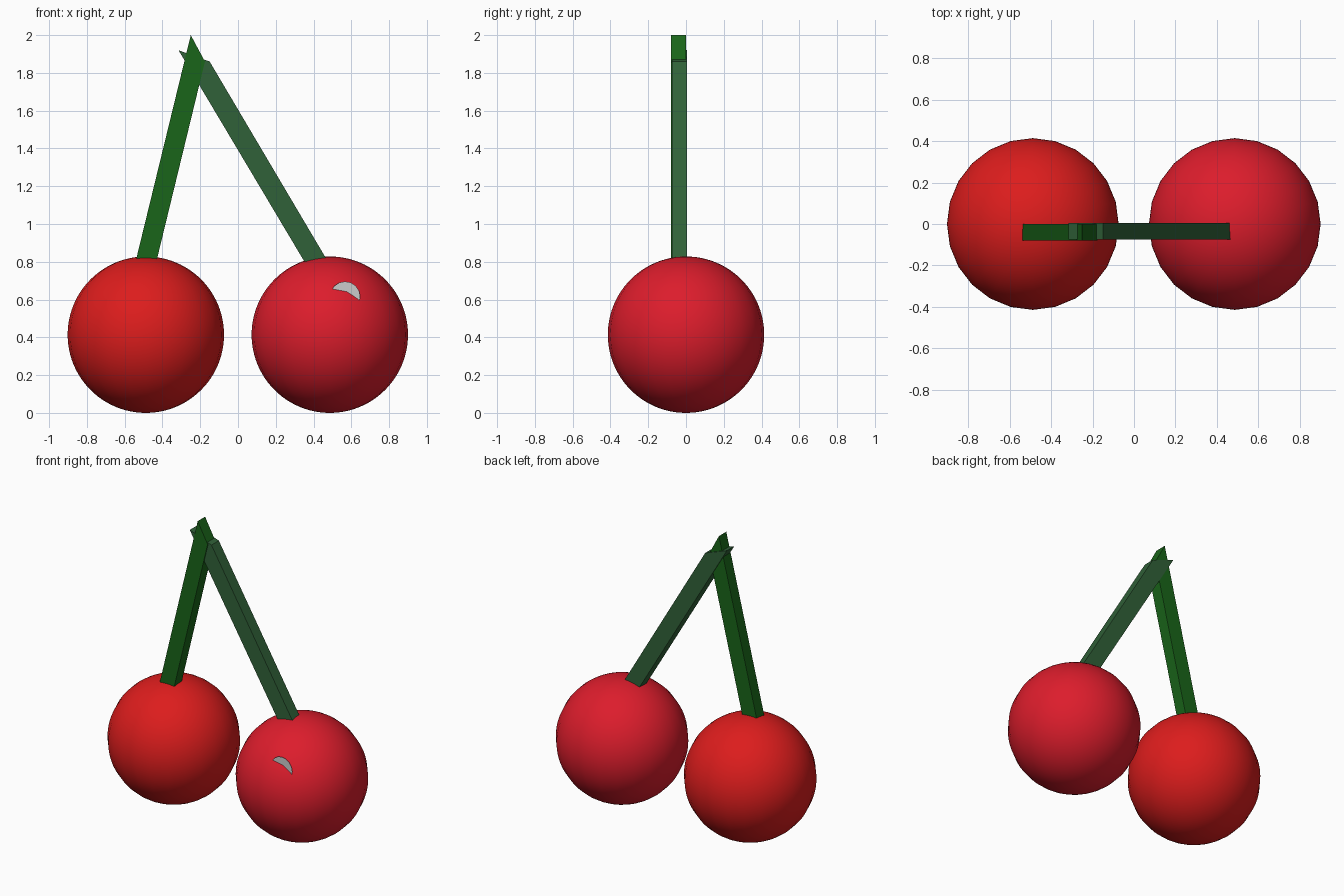
import bpy, bmesh
from math import cos, sin, pi

if "Cube" in bpy.data.objects:
    bpy.data.objects.remove(bpy.data.objects["Cube"])

R = 0.414


def paint(obj, name, rgb):
    mat = bpy.data.materials.new(name)
    mat.diffuse_color = (*rgb, 1)
    mat.use_nodes = True
    mat.node_tree.nodes["Principled BSDF"].inputs["Base Color"].default_value = mat.diffuse_color
    obj.data.materials.append(mat)


def cherry(name, x, rgb):
    bpy.ops.mesh.primitive_uv_sphere_add(segments=24, ring_count=48, radius=R,
                                         location=(x, 0, R))
    obj = bpy.context.object
    obj.name = name
    bpy.ops.object.shade_smooth()
    paint(obj, name + "_skin", rgb)


def flat_shape(name, outline, y0, y1, rgb):
    """Polygon in the xz plane at y0, extruded back to y1 when they differ."""
    bm = bmesh.new()
    face = bm.faces.new([bm.verts.new((x, y0, z)) for x, z in outline])
    if y1 != y0:
        ext = bmesh.ops.extrude_face_region(bm, geom=[face], use_keep_orig=True)
        moved = [g for g in ext["geom"] if isinstance(g, bmesh.types.BMVert)]
        bmesh.ops.translate(bm, vec=(0, y1 - y0, 0), verts=moved)
        bmesh.ops.recalc_face_normals(bm, faces=bm.faces)
    me = bpy.data.meshes.new(name)
    bm.to_mesh(me)
    bm.free()
    obj = bpy.data.objects.new(name, me)
    bpy.context.collection.objects.link(obj)
    paint(obj, name + "_colour", rgb)


# Fruit
cherry("left_cherry", -0.488, (0.72, 0.012, 0.012))
cherry("right_cherry", 0.486, (0.72, 0.012, 0.025))

# Stems: slanted bars with angled tips, meeting at the top
flat_shape("left_stem", [(-0.54, 0.81), (-0.43, 0.81), (-0.175, 1.86), (-0.25, 2.0)],
           -0.08, 0.0, (0.01, 0.13, 0.01))
flat_shape("right_stem", [(0.352, 0.80), (0.465, 0.82), (-0.15, 1.86), (-0.315, 1.92)],
           -0.074, 0.006, (0.03, 0.12, 0.04))

# Shine: flat disc poking out of the right cherry as a crescent
flat_shape("shine", [(0.567 + 0.08 * cos(2 * pi * i / 16), 0.616 + 0.08 * sin(2 * pi * i / 16))
                     for i in range(16)], -0.334, -0.334, (0.8, 0.8, 0.8))
